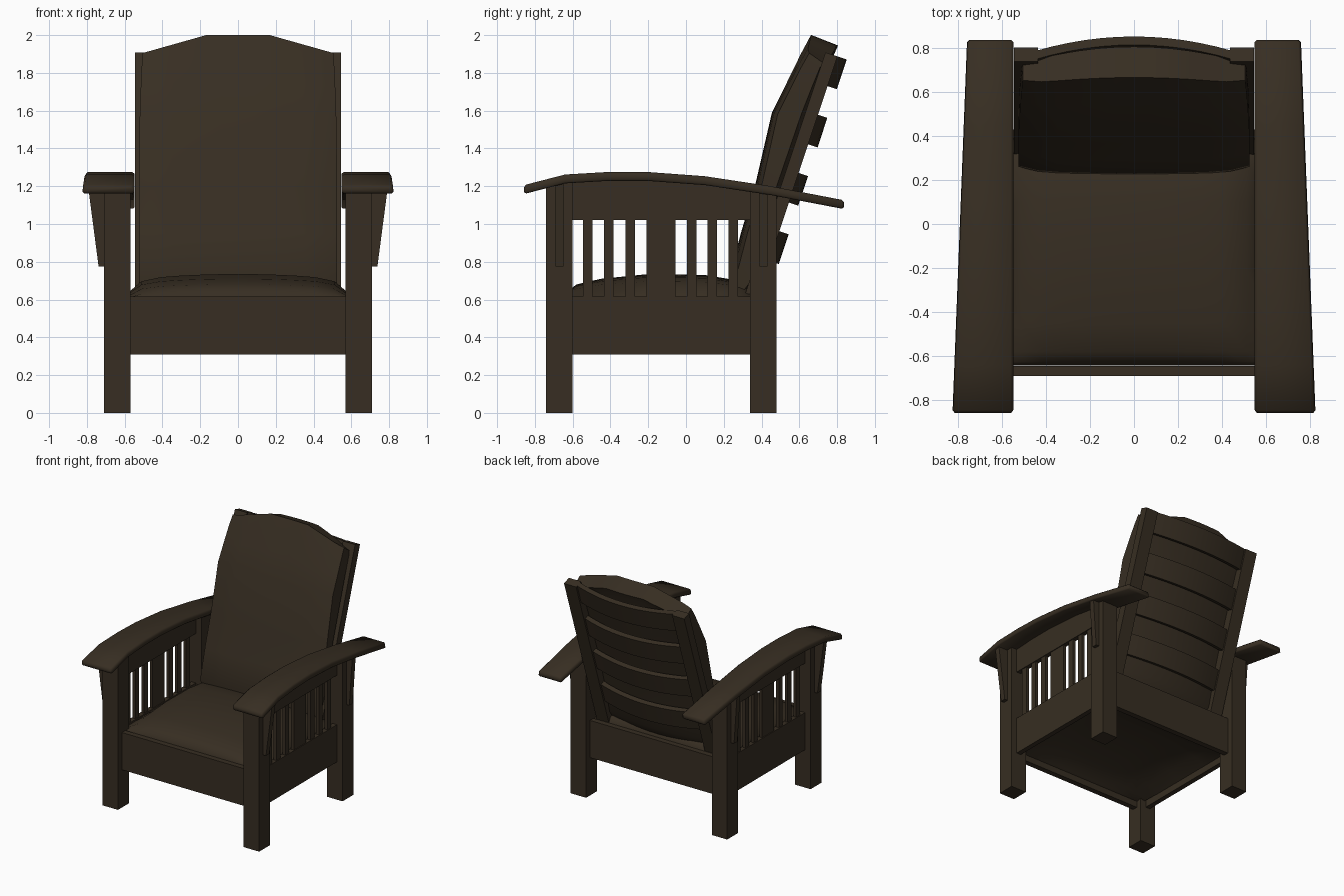
import bpy
import bmesh
import math
from mathutils import Vector

cube = bpy.data.objects.get("Cube")
if cube:
    bpy.data.objects.remove(cube, do_unlink=True)

# One dark stained colour for wood and leather
COLOR = (0.038, 0.027, 0.016, 1.0)
brown = bpy.data.materials.new("dark_brown")
brown.use_nodes = True
brown.diffuse_color = COLOR
brown.node_tree.nodes["Principled BSDF"].inputs["Base Color"].default_value = COLOR
brown.node_tree.nodes["Principled BSDF"].inputs["Roughness"].default_value = 0.7


def loft(name, rings, smooth=0):
    """Skin a list of closed rings (even point count) and cap both ends."""
    bm = bmesh.new()
    rows = [[bm.verts.new(p) for p in ring] for ring in rings]
    n = len(rows[0])
    for a, b in zip(rows, rows[1:]):
        for i in range(n):
            j = (i + 1) % n
            bm.faces.new((a[i], a[j], b[j], b[i]))
    for row in (rows[0], rows[-1]):
        for i in range(n // 2 - 1):
            bm.faces.new((row[i], row[i + 1], row[n - 2 - i], row[n - 1 - i]))
    bmesh.ops.recalc_face_normals(bm, faces=bm.faces)
    mesh = bpy.data.meshes.new(name)
    bm.to_mesh(mesh)
    bm.free()
    mesh.materials.append(brown)
    obj = bpy.data.objects.new(name, mesh)
    bpy.context.collection.objects.link(obj)
    if smooth:
        bpy.ops.object.select_all(action='DESELECT')
        obj.select_set(True)
        bpy.context.view_layer.objects.active = obj
        bpy.ops.object.shade_smooth_by_angle(angle=math.radians(smooth))


def box(name, x, y, z):
    loft(name, [[(x[0], y[0], h), (x[1], y[0], h),
                 (x[1], y[1], h), (x[0], y[1], h)] for h in z])


# Arm centre profile: y, top height and edge rounding at the two ends
ARM = [(-0.858, 1.205, 0.01), (-0.845, 1.209, 0), (-0.64, 1.262, 0), (-0.42, 1.275, 0),
       (-0.2, 1.275, 0), (0.1, 1.253, 0), (0.45, 1.2, 0), (0.825, 1.128, 0), (0.836, 1.126, 0.01)]
THICK = 0.047
SLATS = [(-0.52, 0.05), (-0.41, 0.05), (-0.295, 0.05), (-0.132, 0.155),
         (0.03, 0.05), (0.14, 0.05), (0.25, 0.05)]

# Reclined back frame directions
UP = Vector((0, 0.316, 0.949))
OUT = Vector((0, 0.949, -0.316))
BASE = Vector((0, 0.38, 0.62))

for side, s in (("right", -1), ("left", 1)):
    # Legs and the tapered brackets outside them
    for end, y, top, reach in (("front", -0.67, 1.225, 0.797), ("back", 0.41, 1.175, 0.765)):
        box(f"{side}_{end}_leg", (s * 0.57, s * 0.71), (y - 0.07, y + 0.07), (0, top))
        loft(f"{side}_{end}_bracket",
             [[(s * 0.70, y - 0.022, z), (s * x, y - 0.022, z),
               (s * x, y + 0.022, z), (s * 0.70, y + 0.022, z)]
              for x, z in ((0.738, 0.775), (reach, top))])

    # Side apron, curved upper rail and slats
    box(f"{side}_apron", (s * 0.62, s * 0.66), (-0.6, 0.34), (0.31, 0.615))
    loft(f"{side}_upper_rail",
         [[(s * 0.62, y, 1.02), (s * 0.66, y, 1.02), (s * 0.66, y, t), (s * 0.62, y, t)]
          for y, t in ((-0.6, 1.235), (-0.4, 1.25), (-0.2, 1.25), (0.1, 1.225), (0.34, 1.185))])
    for i, (y, w) in enumerate(SLATS):
        box(f"{side}_slat_{i + 1}", (s * 0.627, s * 0.653),
            (y - w / 2, y + w / 2), (0.61, 1.03))

    # Bowed, tapering arm with softened edges
    rings = []
    for y, t, r in ARM:
        x0, x1 = 0.548 + r, 0.824 - r - 0.066 * (y + 0.858) / 1.69
        high, low = t - r, t - THICK + r
        section = [(x0 + 0.008, low), (x1 - 0.008, low), (x1, low + 0.008), (x1 - 0.003, high - 0.009),
                   (x1 - 0.012, high), (x0 + 0.012, high), (x0, high - 0.009), (x0, low + 0.008)]
        rings.append([(s * x, y, z) for x, z in section])
    loft(f"{side}_arm", rings, smooth=60)

    # Reclined back post
    loft(f"{side}_back_post",
         [[BASE + UP * h + OUT * d + Vector((s * x, 0, 0))
           for x, d in ((0.435, 0), (0.545, 0), (0.545, -0.067), (0.435, -0.067))]
          for h in (-0.02, 1.335)])

# Front and back aprons
box("front_apron", (-0.58, 0.58), (-0.69, -0.645), (0.31, 0.615))
box("back_apron", (-0.58, 0.58), (0.385, 0.43), (0.31, 0.615))

# Curved cross slats of the back
STEPS = [i / 6 for i in range(-6, 7)]
for i in range(4):
    low = 0.195 + i * 0.325
    rings = []
    for t in STEPS:
        bow = -0.018 + 0.07 * (1 - t * t)
        rings.append([BASE + UP * h + OUT * (bow + d) + Vector((0.45 * t, 0, 0))
                      for h, d in ((low, -0.04), (low, 0), (low + 0.165, 0), (low + 0.165, -0.04))])
    loft(f"back_slat_{i + 1}", rings, smooth=30)

# Seat cushion: crowned on top, gently dished underneath
rings = []
for y, top, w, dish in ((-0.643, 0.6, 0.59, 0), (-0.625, 0.645, 0.605, 0.01),
                        (-0.58, 0.68, 0.61, 0.04), (-0.45, 0.71, 0.615, 0.08),
                        (-0.2, 0.735, 0.615, 0.1), (0.1, 0.73, 0.615, 0.09),
                        (0.28, 0.70, 0.615, 0.05), (0.36, 0.66, 0.605, 0.01), (0.385, 0.6, 0.59, 0)):
    lower = [(w * t, y, 0.36 + dish * (1 - t ** 4)) for t in STEPS]
    upper = [(w * t, y, 0.6 + (top - 0.6) * (1 - 0.25 * t * t - 0.7 * t ** 10))
             for t in reversed(STEPS)]
    rings.append(lower + upper)
loft("seat_cushion", rings, smooth=50)

# Back cushion: padded front, top with a level middle and sloping
# shoulders, rear following the bowed slats
rings = []
for z, front, rear, w, arch, lean in (
        (0.62, 0.25, 0.36, 0.52, 0, 0), (0.7, 0.225, 0.42, 0.525, 0, 0),
        (0.95, 0.29, 0.48, 0.525, 0, 0), (1.2, 0.365, 0.555, 0.525, 0, 0),
        (1.59, 0.455, 0.685, 0.52, 0.01, 0), (1.76, 0.54, 0.74, 0.515, 0.04, 0),
        (1.9, 0.61, 0.785, 0.51, 0.07, 0), (2.0, 0.665, 0.805, 0.505, 0.095, 0.055)):
    face, back = [], []
    for t in STEPS:
        drop = z - arch * max(0, abs(t) - 1 / 3) * 1.5
        face.append((w * t, front - 0.5 * arch * t * t + 0.015 * t * t + 0.02 * t ** 10, drop))
        back.append((w * t, rear - 0.075 * t * t, drop - lean))
    rings.append(face + back[::-1])
loft("back_cushion", rings, smooth=45)
